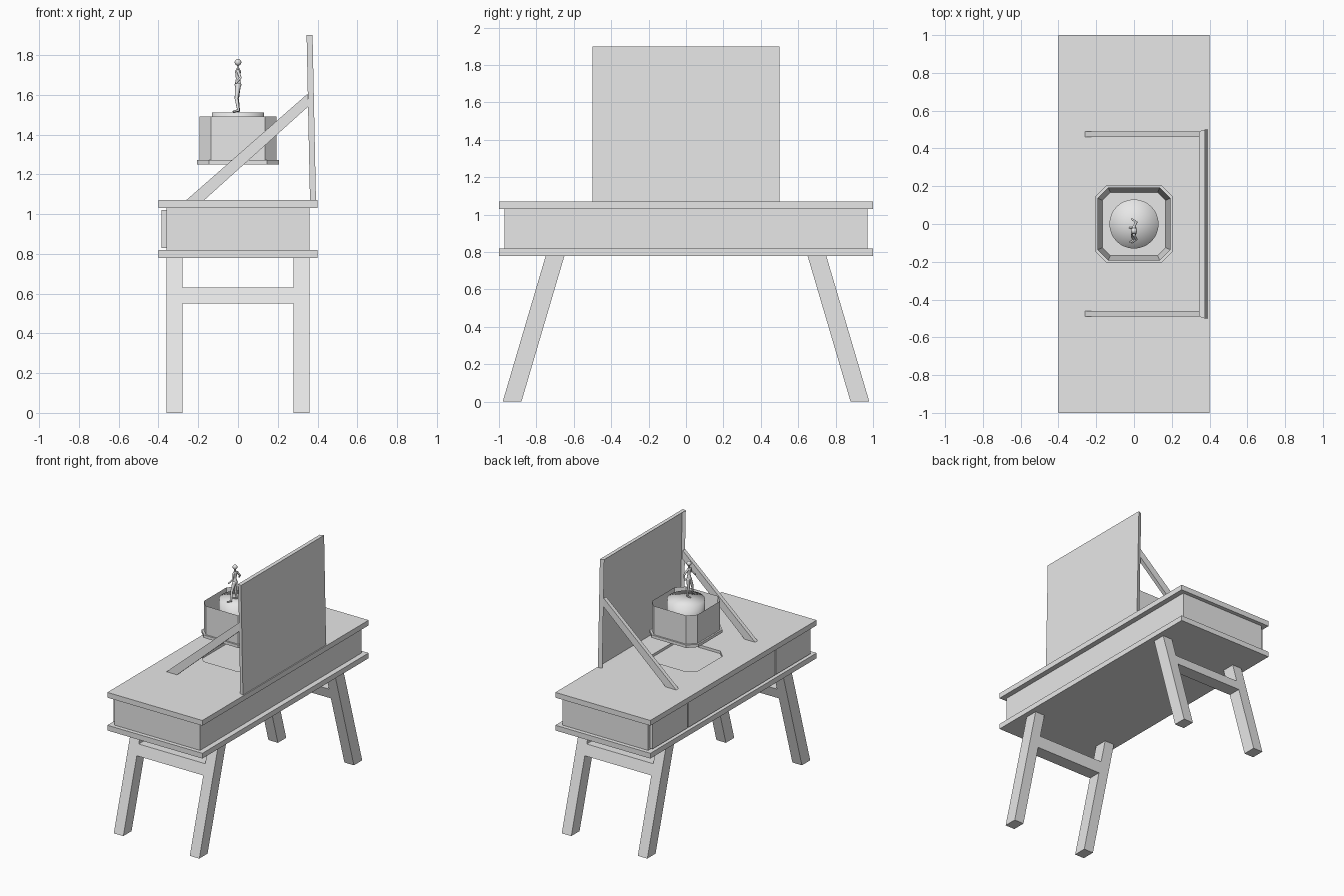
import bpy, bmesh, math
from mathutils import Vector, Matrix

if "Cube" in bpy.data.objects:
    bpy.data.objects.remove(bpy.data.objects["Cube"])

grey = bpy.data.materials.new("plain grey")
grey.diffuse_color = (0.8, 0.8, 0.8, 1)
grey.use_nodes = True
grey.node_tree.nodes["Principled BSDF"].inputs["Base Color"].default_value = grey.diffuse_color


def finish(name, bm):
    bmesh.ops.recalc_face_normals(bm, faces=bm.faces)
    me = bpy.data.meshes.new(name)
    bm.to_mesh(me)
    bm.free()
    me.materials.append(grey)
    ob = bpy.data.objects.new(name, me)
    bpy.context.collection.objects.link(ob)
    return ob


def prism(loop, offset):
    """Solid made by sweeping a 3D outline along an offset."""
    bm = bmesh.new()
    base = bm.faces.new([bm.verts.new(p) for p in loop])
    new = bmesh.ops.extrude_face_region(bm, geom=[base], use_keep_orig=True)["geom"]
    top = [v for v in new if isinstance(v, bmesh.types.BMVert)]
    bmesh.ops.translate(bm, verts=top, vec=offset)
    bmesh.ops.recalc_face_normals(bm, faces=bm.faces)
    return bm


def box(name, x0, x1, y0, y1, z0, z1):
    loop = [(x0, y0, z0), (x1, y0, z0), (x1, y1, z0), (x0, y1, z0)]
    return finish(name, prism(loop, (0, 0, z1 - z0)))


def octagon(r, c, z):
    k = r - c
    return [(-k, -r, z), (k, -r, z), (r, -k, z), (r, k, z),
            (k, r, z), (-k, r, z), (-r, k, z), (-r, -k, z)]


def recess(bm, direction, rim, depth):
    """Hollow out the face that looks along the direction."""
    d = Vector(direction)
    bm.normal_update()
    face = max(bm.faces, key=lambda f: f.normal.dot(d))
    bmesh.ops.inset_region(bm, faces=[face], thickness=rim, use_even_offset=True)
    bmesh.ops.translate(bm, verts=face.verts[:], vec=-d * depth)


# Table body
top = box("tabletop", -0.4, 0.4, -1, 1, 1.03, 1.07)
box("lower_board", -0.4, 0.4, -1, 1, 0.78, 0.82)
box("cabinet", -0.36, 0.36, -0.97, 0.97, 0.82, 1.03)
for name, y0, y1 in (("left_drawer", 0.53, 0.95), ("middle_drawer", -0.52, 0.52),
                     ("right_drawer", -0.95, -0.53)):
    box(name, -0.385, -0.355, y0, y1, 0.83, 1.02)

# Shallow eight-sided seat for the music box in the tabletop
cutter = finish("seat_cutter", prism(octagon(0.205, 0.06, 1.05), (0, 0, 0.1)))
cutter.hide_render = True
cutter.hide_viewport = True
cut = top.modifiers.new("seat", "BOOLEAN")
cut.operation = "DIFFERENCE"
cut.solver = "EXACT"
cut.object = cutter


# Splayed legs and their cross rails
def leg_profile(s, x, z0, z1):
    slope = lambda z: 0.98 - 0.23 * z / 0.78
    return [(x, s * slope(z0), z0), (x, s * (slope(z0) - 0.1), z0),
            (x, s * (slope(z1) - 0.1), z1), (x, s * slope(z1), z1)]


for s, end in ((-1, "front"), (1, "back")):
    finish(end + "_left_leg", prism(leg_profile(s, -0.36, 0, 0.78), (0.08, 0, 0)))
    finish(end + "_right_leg", prism(leg_profile(s, 0.28, 0, 0.78), (0.08, 0, 0)))
    finish(end + "_rail", prism(leg_profile(s, -0.28, 0.55, 0.63), (0.56, 0, 0)))
    # Diagonal arm that holds the mirror
    arm = [(-0.26, s * 0.46, 1.07), (-0.17, s * 0.46, 1.07),
           (0.352, s * 0.46, 1.54), (0.35, s * 0.46, 1.605)]
    finish(end + "_mirror_arm", prism(arm, (0, s * 0.03, 0)))

# Leaning mirror with a thin rim
bm = prism([(0.392, -0.5, 1.07), (0.392, 0.5, 1.07), (0.375, 0.5, 1.9), (0.375, -0.5, 1.9)],
           (-0.03, 0, 0))
for v in bm.verts:
    if v.co.x < 0.37 and abs(v.co.y) > 0.4 and (v.co.z < 1.5 or v.co.x < 0.36):
        v.co.y *= 0.98
recess(bm, (-1, 0, 0), 0.012, 0.022)
finish("mirror", bm)

# Raised music box: base plate, hollow walls, turntable
finish("box_base", prism(octagon(0.205, 0.06, 1.25), (0, 0, 0.022)))
bm = prism(octagon(0.193, 0.057, 1.272), (0, 0, 0.218))
recess(bm, (0, 0, 1), 0.026, 0.2)
finish("box_walls", bm)

bm = bmesh.new()
bmesh.ops.create_cone(bm, cap_ends=True, cap_tris=True, segments=48, radius1=0.13,
                      radius2=0.13, depth=0.22, matrix=Matrix.Translation((0, 0, 1.4)))
for f in bm.faces:
    f.smooth = True
finish("turntable", bm)

# Small dancing figure facing -x
bm = bmesh.new()


def ball(p, r, scale=(1, 1, 1)):
    m = Matrix.Translation(p) @ Matrix.Diagonal((*scale, 1))
    bmesh.ops.create_uvsphere(bm, u_segments=12, v_segments=8, radius=r, matrix=m)


def limb(*joints):
    for (a, ra), (b, rb) in zip(joints, joints[1:]):
        a, b = Vector(a), Vector(b)
        m = Matrix.Translation((a + b) / 2) @ (b - a).to_track_quat("Z", "Y").to_matrix().to_4x4()
        bmesh.ops.create_cone(bm, cap_ends=True, segments=10, radius1=ra, radius2=rb,
                              depth=(b - a).length, matrix=m)
    for p, r in joints:
        ball(p, r)


cy = -0.036
ball((0, cy, 1.763), 0.017)                                        # head
limb(((0, cy, 1.75), 0.006), ((0, cy, 1.725), 0.007))              # neck
limb(((0, cy, 1.715), 0.015), ((0, cy, 1.68), 0.011), ((0, cy, 1.65), 0.017))  # torso
for s in (-1, 1):                                                  # shoulders and arms
    limb(((0, cy, 1.722), 0.008), ((0, cy + s * 0.022, 1.718), 0.008),
         ((0.012, cy + s * 0.045, 1.685), 0.006), ((-0.01, cy + s * 0.062, 1.66), 0.005))
# standing leg and stepping leg with feet
limb(((0, cy + 0.01, 1.645), 0.014), ((-0.004, cy + 0.012, 1.58), 0.009),
     ((0.004, cy + 0.014, 1.52), 0.006), ((-0.022, cy + 0.016, 1.516), 0.005))
limb(((0, cy - 0.01, 1.645), 0.014), ((-0.008, cy - 0.03, 1.582), 0.009),
     ((0.002, cy - 0.048, 1.522), 0.006), ((-0.02, cy - 0.06, 1.516), 0.005))
for f in bm.faces:
    f.smooth = len(f.verts) <= 4
finish("dancer", bm)
